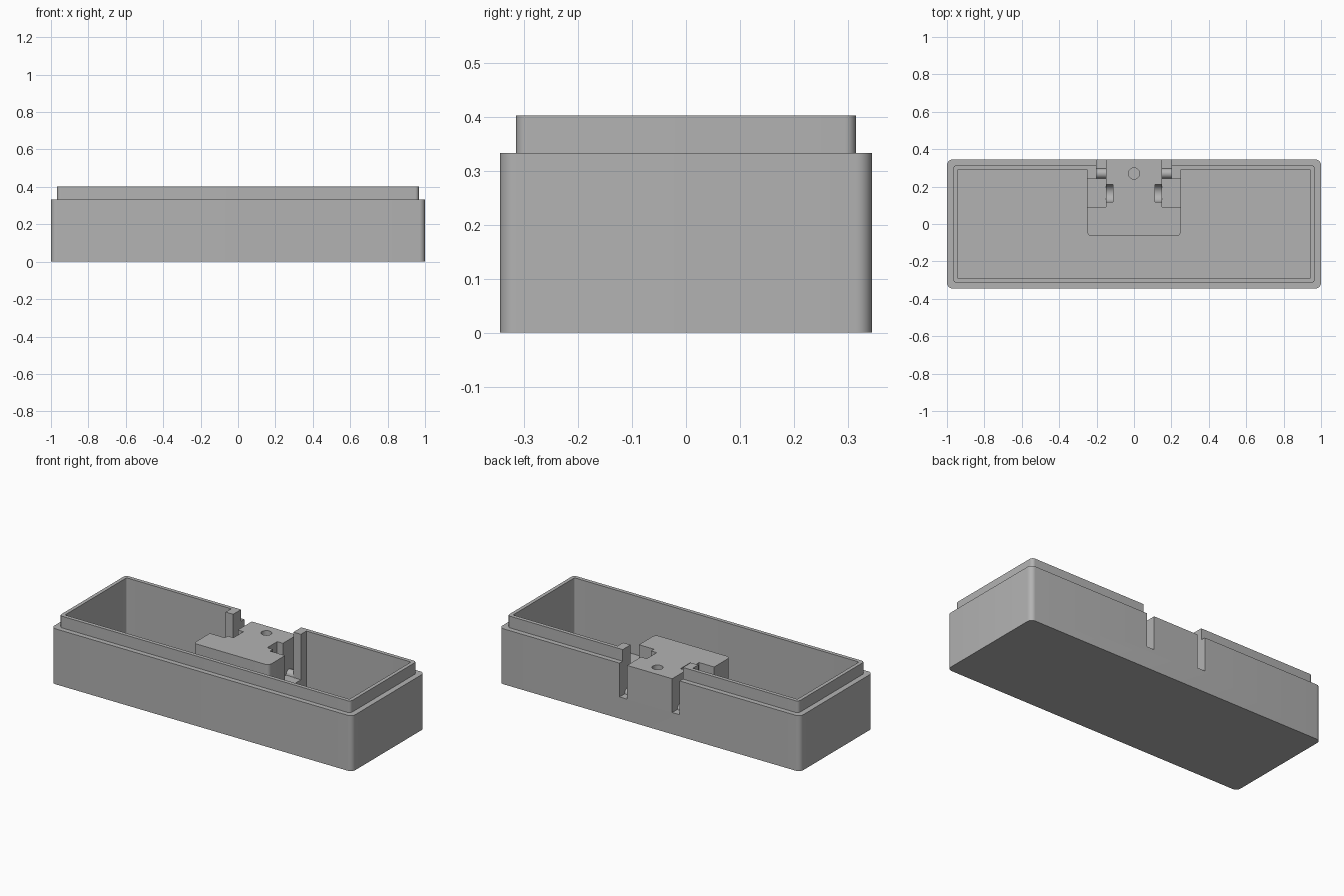
import bpy
import bmesh
import math

if "Cube" in bpy.data.objects:
    bpy.data.objects.remove(bpy.data.objects["Cube"], do_unlink=True)

grey = bpy.data.materials.new("plain grey")
grey.use_nodes = True
grey.diffuse_color = (0.45, 0.45, 0.45, 1)
grey.node_tree.nodes["Principled BSDF"].inputs["Base Color"].default_value = (0.45, 0.45, 0.45, 1)

BASE, TOP, FLOOR, SLOT = 0.333, 0.403, 0.05, 0.13


def prism(name, profile, to_3d, start, end):
    """Extrude a 2D outline; to_3d places an outline point at a given depth."""
    bm = bmesh.new()
    face = bm.faces.new([bm.verts.new(to_3d(a, b, start)) for a, b in profile])
    step = [q - p for p, q in zip(to_3d(0, 0, start), to_3d(0, 0, end))]
    new = bmesh.ops.extrude_face_region(bm, geom=[face])["geom"]
    bmesh.ops.translate(bm, vec=step, verts=[v for v in new if isinstance(v, bmesh.types.BMVert)])
    bmesh.ops.recalc_face_normals(bm, faces=bm.faces)
    mesh = bpy.data.meshes.new(name)
    bm.to_mesh(mesh)
    bm.free()
    mesh.materials.append(grey)
    obj = bpy.data.objects.new(name, mesh)
    bpy.context.collection.objects.link(obj)
    return obj


def up(a, b, d):
    return (a, b, d)


def along_x(a, b, d):
    return (d, a, b)


def arc(cx, cy, r, first, last, steps):
    angles = [math.radians(first + (last - first) * i / steps) for i in range(steps + 1)]
    return [(cx + r * math.cos(t), cy + r * math.sin(t)) for t in angles]


def rounded(hx, hy, r):
    corners = ((1, 1, 0), (-1, 1, 90), (-1, -1, 180), (1, -1, 270))
    return [p for sx, sy, a in corners
            for p in arc(sx * (hx - r), sy * (hy - r), r, a, a + 90, 8)]


def box(name, x0, x1, y0, y1, z0, z1):
    return prism(name, [(x0, y0), (x1, y0), (x1, y1), (x0, y1)], up, z0, z1)


case = prism("case", rounded(1, 0.345, 0.03), up, 0, BASE)


def combine(tool, operation):
    """Merge a part into the case, or cut it away."""
    mod = case.modifiers.new("join", "BOOLEAN")
    mod.operation, mod.solver, mod.object = operation, "EXACT", tool
    bpy.context.view_layer.update()
    result = bpy.data.meshes.new_from_object(case.evaluated_get(bpy.context.evaluated_depsgraph_get()))
    case.modifiers.clear()
    case.data = result
    bpy.data.objects.remove(tool, do_unlink=True)


# Stepped rim and hollow interior
combine(prism("rim", rounded(0.967, 0.315, 0.02), up, 0.2, TOP), "UNION")
combine(prism("cavity", rounded(0.945, 0.292, 0.008), up, FLOOR, 0.6), "DIFFERENCE")
combine(box("rim_gap", -0.2, 0.2, 0.2, 0.4, BASE, 0.6), "DIFFERENCE")

# Raised platform against the back wall
outline = [(0.25, 0.32), (-0.25, 0.32)]
outline += arc(-0.225, -0.04, 0.025, 180, 270, 6) + arc(0.225, -0.04, 0.025, 270, 360, 6)
combine(prism("platform", outline, up, 0.03, BASE), "UNION")
combine(prism("screw_hole", arc(0, 0.27, 0.03, 0, 348.75, 31), up, 0.2, 0.6), "DIFFERENCE")

# Posts, side pockets, wall slots, pivot notches and ridges on both sides
for s in (-1, 1):
    def pair(a, b):
        return sorted((s * a, s * b))

    combine(box("post", *pair(0.2, 0.25), 0.24, 0.31, 0.04, TOP), "UNION")
    combine(box("pocket", *pair(0.15, 0.27), 0.09, 0.24, SLOT, 0.6), "DIFFERENCE")
    combine(box("slot", *pair(0.15, 0.2), 0.2, 0.4, SLOT, 0.6), "DIFFERENCE")
    notch = arc(0.165, 0.19, 0.047, 180, 360, 16) + [(0.212, 0.6), (0.118, 0.6)]
    combine(prism("notch", notch, along_x, *pair(0.112, 0.17)), "DIFFERENCE")
    ridge = arc(0.27, SLOT, 0.027, 0, 180, 12) + [(0.243, 0.1), (0.297, 0.1)]
    combine(prism("ridge", ridge, along_x, *pair(0.145, 0.205)), "UNION")

case.name = "open_case"
bpy.ops.object.select_all(action="DESELECT")
case.select_set(True)
bpy.context.view_layer.objects.active = case
bpy.ops.object.shade_smooth_by_angle(angle=math.radians(30))
